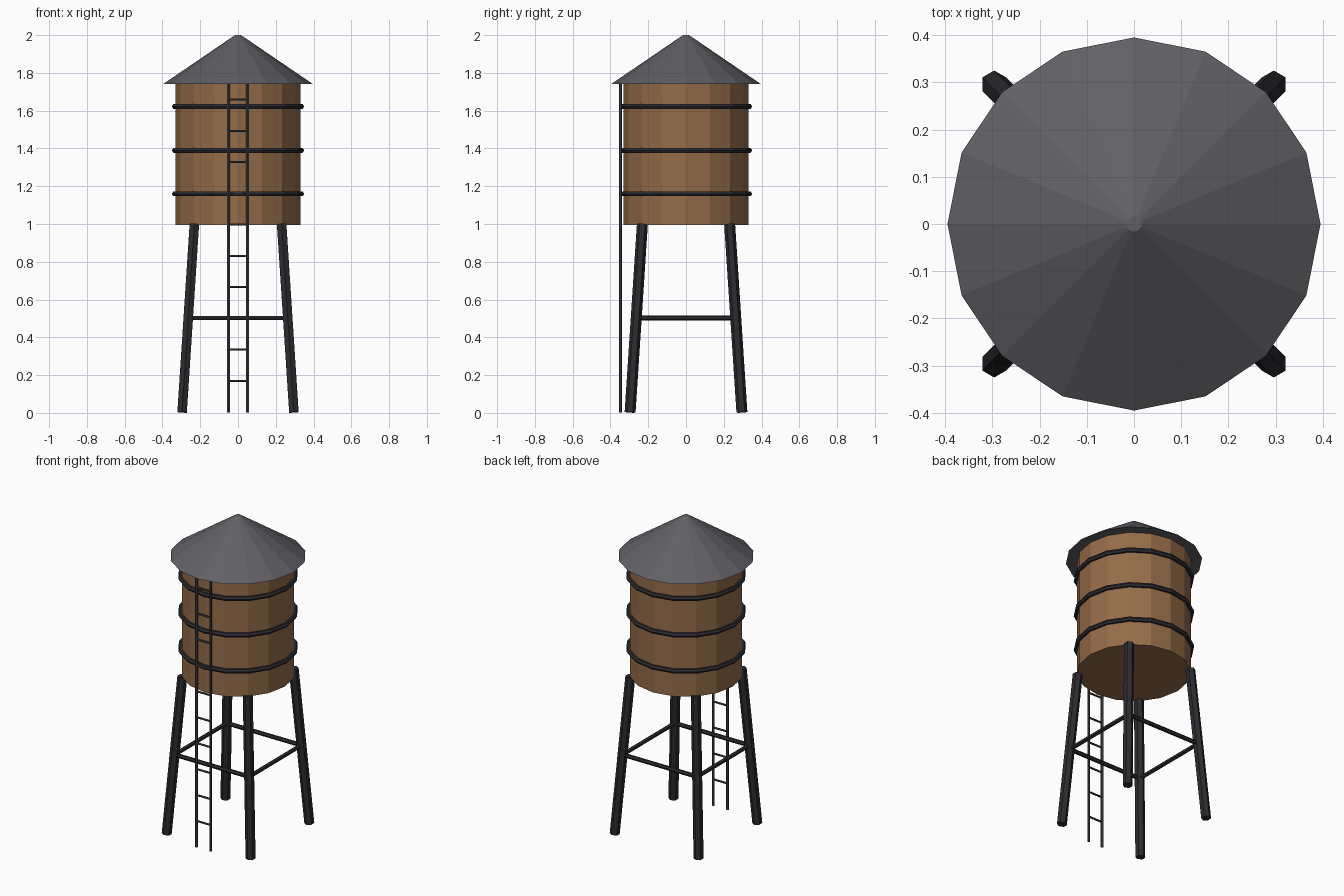
import bpy
from math import pi
from mathutils import Vector

if "Cube" in bpy.data.objects:
    bpy.data.objects.remove(bpy.data.objects["Cube"])


def material(name, rgb):
    m = bpy.data.materials.new(name)
    m.diffuse_color = (*rgb, 1)
    m.use_nodes = True
    m.node_tree.nodes["Principled BSDF"].inputs["Base Color"].default_value = m.diffuse_color
    return m


WOOD = material("wood", (0.30, 0.15, 0.065))
ROOF = material("roof_metal", (0.115, 0.115, 0.13))
IRON = material("dark_iron", (0.025, 0.025, 0.03))
STEEL = material("ladder_steel", (0.06, 0.06, 0.065))


def finish(name, mat):
    ob = bpy.context.object
    ob.name = name
    ob.data.materials.append(mat)
    return ob


def frustum(name, r1, r2, z1, z2, mat, sides=16):
    bpy.ops.mesh.primitive_cone_add(vertices=sides, radius1=r1, radius2=r2,
                                    depth=z2 - z1, location=(0, 0, (z1 + z2) / 2))
    return finish(name, mat)


def rod(name, a, b, r, mat, sides=6):
    a, b = Vector(a), Vector(b)
    d = b - a
    bpy.ops.mesh.primitive_cylinder_add(vertices=sides, radius=r, depth=d.length,
                                        location=(a + b) / 2)
    ob = finish(name, mat)
    ob.rotation_mode = 'QUATERNION'
    ob.rotation_quaternion = Vector((0, 0, 1)).rotation_difference(d)
    return ob


# Tank and conical roof
frustum("tank", 0.33, 0.33, 0.995, 1.742, WOOD)
frustum("roof", 0.395, 0.016, 1.742, 2.0, ROOF)

# Iron hoops around the tank
for i, z in enumerate((1.16, 1.39, 1.622)):
    bpy.ops.mesh.primitive_torus_add(major_segments=16, minor_segments=6,
                                     major_radius=0.335, minor_radius=0.015,
                                     location=(0, 0, z))
    finish(f"hoop_{i + 1}", IRON)

# Splayed legs with a square of braces at mid height
corners = [(-1, -1), (1, -1), (1, 1), (-1, 1)]
for i, (sx, sy) in enumerate(corners):
    rod(f"leg_{i + 1}", (0.296 * sx, 0.296 * sy, 0.003),
        (0.231 * sx, 0.231 * sy, 1.0), 0.029, IRON)
    nx, ny = corners[(i + 1) % 4]
    rod(f"brace_{i + 1}", (0.263 * sx, 0.263 * sy, 0.503),
        (0.263 * nx, 0.263 * ny, 0.503), 0.013, IRON)

# Ladder on the front
for side, x in (("left", -0.05), ("right", 0.05)):
    rod(f"ladder_rail_{side}", (x, -0.347, 0.003), (x, -0.347, 1.742), 0.008, STEEL)
for i in range(10):
    z = 0.17 + 0.1654 * i
    rod(f"ladder_rung_{i + 1}", (-0.05, -0.347, z), (0.05, -0.347, z), 0.006, STEEL)
